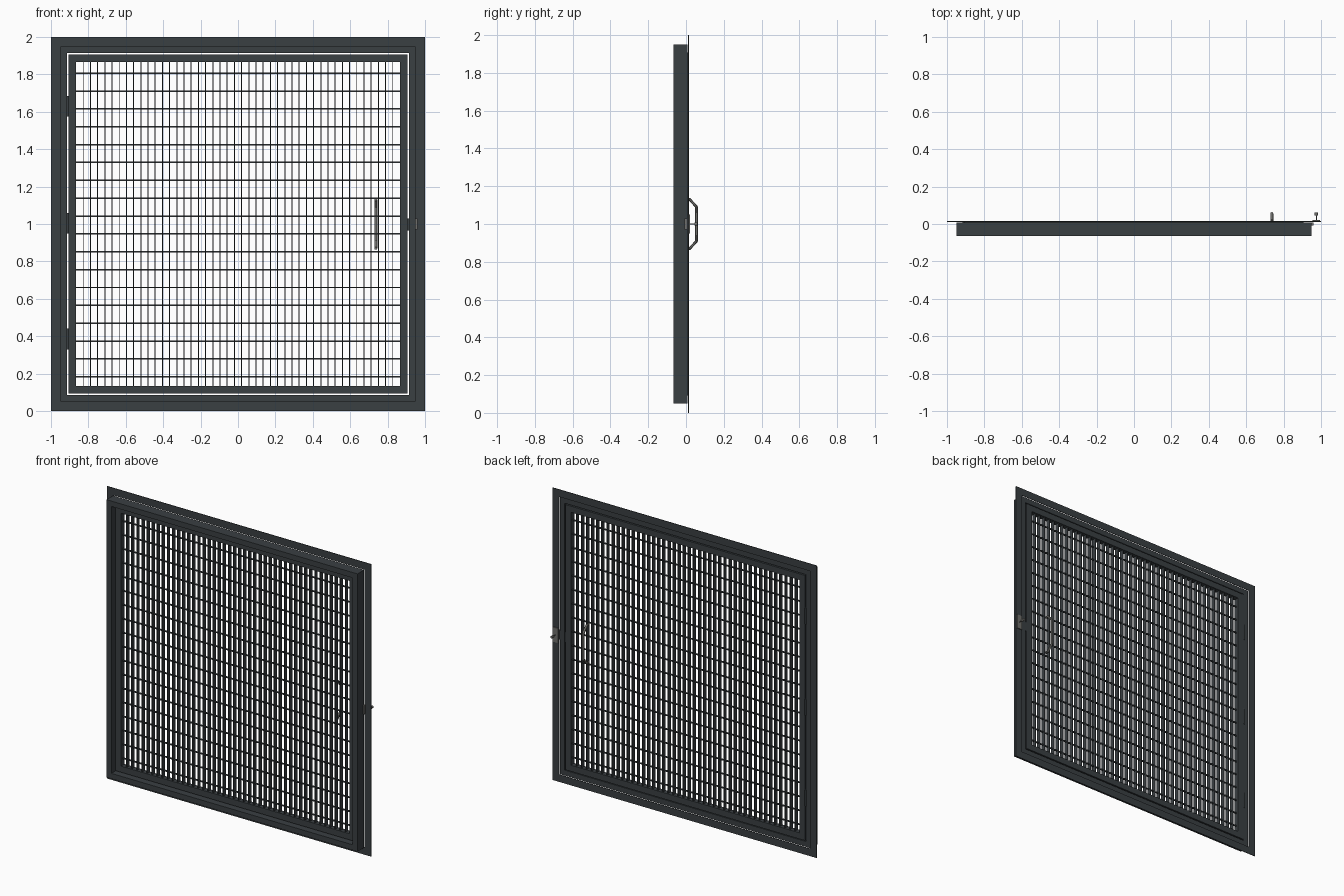
import bpy, bmesh
from mathutils import Matrix

if "Cube" in bpy.data.objects:
    bpy.data.objects.remove(bpy.data.objects["Cube"])


def material(name, rgb):
    m = bpy.data.materials.new(name)
    m.diffuse_color = (*rgb, 1)
    m.use_nodes = True
    m.node_tree.nodes["Principled BSDF"].inputs["Base Color"].default_value = m.diffuse_color
    return m


DARK = material("slate_paint", (0.042, 0.05, 0.055))
STEEL = material("grey_steel", (0.16, 0.16, 0.15))


def boxes(name, items, mat):
    """One object from a list of (x0, x1, y0, y1, z0, z1) boxes."""
    bm = bmesh.new()
    for x0, x1, y0, y1, z0, z1 in items:
        mx = Matrix.Translation(((x0 + x1) / 2, (y0 + y1) / 2, (z0 + z1) / 2))
        mx = mx @ Matrix.Diagonal((x1 - x0, y1 - y0, z1 - z0, 1))
        bmesh.ops.create_cube(bm, size=1, matrix=mx)
    me = bpy.data.meshes.new(name)
    bm.to_mesh(me)
    bm.free()
    ob = bpy.data.objects.new(name, me)
    bpy.context.collection.objects.link(ob)
    me.materials.append(mat)
    return ob


def ring(name, half, width, y0, y1):
    """Square frame around (0, 1): full-height sides, rails between them."""
    i = half - width
    boxes(name, [(-half, -i, y0, y1, 1 - half, 1 + half),
                 (i, half, y0, y1, 1 - half, 1 + half),
                 (-i, i, y0, y1, 1 + i, 1 + half),
                 (-i, i, y0, y1, 1 - half, 1 - i)], DARK)


def cylinder(name, loc, r, depth, mat, rot=(0, 0, 0)):
    bpy.ops.mesh.primitive_cylinder_add(vertices=20, radius=r, depth=depth, location=loc, rotation=rot)
    ob = bpy.context.object
    ob.name = name
    ob.data.materials.append(mat)
    bpy.ops.object.shade_smooth_by_angle()
    return ob


# Wall flange, box frame and door leaf
ring("wall_flange", 1.0, 0.05, 0.011, 0.015)
ring("outer_frame", 0.95, 0.037, -0.065, 0.007)
ring("door_frame", 0.907, 0.042, -0.028, 0.010)

# Grating: deep upright bars and thin cross rods
inner, n = 0.866, 45
pitch = 2 * inner / n
boxes("grating_bars", [(-inner + i * pitch - 0.0025, -inner + i * pitch + 0.0025,
                        -0.024, 0.006, 1 - inner, 1 + inner) for i in range(1, n)], DARK)
boxes("grating_cross_rods", [(-inner, inner, -0.013, -0.005,
                              0.183 + i * 0.0955 - 0.004, 0.183 + i * 0.0955 + 0.004)
                             for i in range(18)], DARK)

# Hinges
for i, z in enumerate((0.385, 1.005, 1.63)):
    cylinder(f"hinge_{i + 1}", (-0.911, 0.004, z), 0.008, 0.11, DARK)

# Pull handle on the back of the leaf
cu = bpy.data.curves.new("pull_handle", 'CURVE')
cu.dimensions = '3D'
cu.bevel_depth = 0.008
cu.bevel_resolution = 3
cu.use_fill_caps = True
path = [(0.0, 1.13), (0.02, 1.13), (0.056, 1.09), (0.056, 0.91), (0.02, 0.87), (0.0, 0.87)]
sp = cu.splines.new('POLY')
sp.points.add(len(path) - 1)
for p, (y, z) in zip(sp.points, path):
    p.co = (0.737, y, z, 1)
cu.materials.append(STEEL)
handle = bpy.data.objects.new("pull_handle", cu)
bpy.context.collection.objects.link(handle)
bpy.context.view_layer.objects.active = handle
handle.select_set(True)
bpy.ops.object.convert(target='MESH')
bpy.ops.object.shade_smooth_by_angle()

# Latch: bolt across the gap, strike on the frame side, cover plate and knob
boxes("latch_bolt", [(0.895, 0.925, -0.012, 0.006, 0.965, 1.03)], DARK)
boxes("strike_plate", [(0.949, 0.96, -0.008, 0.008, 0.97, 1.03)], STEEL)
boxes("latch_plate", [(0.955, 0.995, 0.015, 0.021, 0.95, 1.05)], STEEL)
cylinder("latch_stem", (0.975, 0.035, 1.0), 0.003, 0.035, STEEL, (1.5708, 0, 0))
cylinder("latch_knob", (0.975, 0.054, 1.0), 0.009, 0.016, STEEL, (1.5708, 0, 0))
